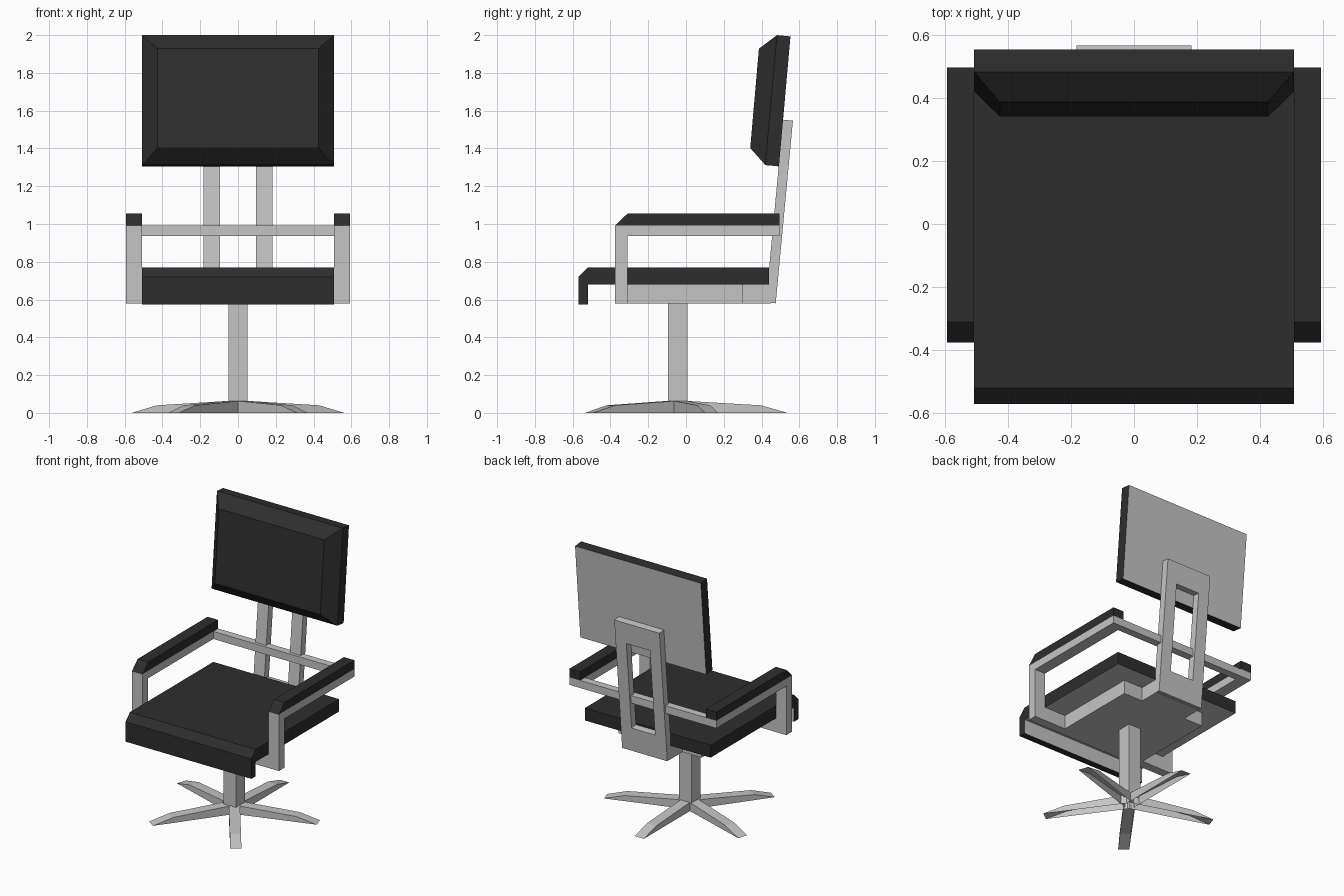
import bpy, bmesh, math
from mathutils import Vector, Matrix

cube = bpy.data.objects.get("Cube")
if cube:
    bpy.data.objects.remove(cube, do_unlink=True)


def material(name, value):
    m = bpy.data.materials.new(name)
    m.use_nodes = True
    colour = (value, value, value, 1)
    m.diffuse_color = colour
    m.node_tree.nodes["Principled BSDF"].inputs["Base Color"].default_value = colour
    return m


black = material("black_upholstery", 0.027)
metal = material("light_grey_metal", 0.56)


def finish(name, bm, *mats):
    bmesh.ops.recalc_face_normals(bm, faces=bm.faces)
    mesh = bpy.data.meshes.new(name)
    bm.to_mesh(mesh)
    bm.free()
    for m in mats:
        mesh.materials.append(m)
    obj = bpy.data.objects.new(name, mesh)
    bpy.context.collection.objects.link(obj)
    return obj


def extrude(bm, faces, offset):
    """Extrude faces into a closed solid."""
    geom = bmesh.ops.extrude_face_region(bm, geom=faces, use_keep_orig=True)["geom"]
    verts = [g for g in geom if isinstance(g, bmesh.types.BMVert)]
    bmesh.ops.translate(bm, verts=verts, vec=offset)


def side_prism(name, profile, x0, x1, *mats):
    """Side profile (y, z) extruded from x0 to x1."""
    bm = bmesh.new()
    face = bm.faces.new([bm.verts.new((x0, y, z)) for y, z in profile])
    extrude(bm, [face], (x1 - x0, 0, 0))
    return finish(name, bm, *mats)


def rect(y0, y1, z0, z1):
    return [(y0, z0), (y1, z0), (y1, z1), (y0, z1)]


# Seat cushion with a front lip; its underside and the lip's inner face are metal
seat = side_prism("seat", [(-0.57, 0.575), (-0.57, 0.72), (-0.52, 0.77), (0.44, 0.77),
                           (0.44, 0.68), (-0.52, 0.68), (-0.52, 0.575)],
                  -0.507, 0.507, black, metal)
for p in seat.data.polygons:
    under = p.normal.z < -0.9 and p.center.z > 0.6
    inner_lip = p.normal.y > 0.9 and p.center.y < 0
    p.material_index = int(under or inner_lip)

# Backrest: slab with a raised, tapered front and a metal back face
bm = bmesh.new()
rings = []
for half, low, high in ((0.507, (0.492, 1.305), (0.553, 1.993)),
                        (0.507, (0.42, 1.312), (0.482, 2.0)),
                        (0.425, (0.34, 1.402), (0.386, 1.928))):
    rings.append([bm.verts.new((x, *p)) for x, p in
                  ((-half, low), (half, low), (half, high), (-half, high))])
for a, b in zip(rings, rings[1:]):
    for i in range(4):
        j = (i + 1) % 4
        bm.faces.new((a[i], a[j], b[j], b[i]))
bm.faces.new(rings[-1])
bm.faces.new(rings[0]).material_index = 1
finish("backrest", bm, black, metal)

# Tilted back support plate with a long window
bm = bmesh.new()
low, high = Vector((0, 0.475, 0.58)), Vector((0, 0.566, 1.547))
grid = [[bm.verts.new(low.lerp(high, t) + Vector((x, 0, 0)))
         for x in (-0.182, -0.095, 0.095, 0.182)] for t in (0, 0.18, 0.84, 1)]
faces = [bm.faces.new((grid[r][c], grid[r][c + 1], grid[r + 1][c + 1], grid[r + 1][c]))
         for r in range(3) for c in range(3) if (r, c) != (1, 1)]
extrude(bm, faces, (0, -0.052, 0.005))
finish("back_support", bm, metal)

# Under-seat frame: stepped block and front crossbar
side_prism("seat_frame", rect(-0.31, 0.30, 0.58, 0.68), -0.335, 0.335, metal)
side_prism("rear_frame_tongue", rect(0.30, 0.45, 0.58, 0.68), -0.182, 0.182, metal)
side_prism("front_crossbar", rect(-0.375, -0.31, 0.58, 0.68), -0.507, 0.507, metal)

# Arms: L-shaped metal frame with a bevelled black pad
for side, s in (("left", 1), ("right", -1)):
    side_prism(side + "_arm_frame",
               [(-0.375, 0.58), (-0.31, 0.58), (-0.31, 0.937), (0.495, 0.937),
                (0.495, 0.992), (-0.375, 0.992)], s * 0.507, s * 0.592, metal)
    side_prism(side + "_arm_pad",
               [(-0.375, 0.992), (0.495, 0.992), (0.495, 1.055), (-0.31, 1.055)],
               s * 0.507, s * 0.592, black)
side_prism("rear_crossbar", rect(0.44, 0.495, 0.937, 0.992), -0.507, 0.507, metal)

# Pedestal column
hub_y = -0.043
side_prism("column", rect(hub_y - 0.052, hub_y + 0.052, 0.05, 0.58), -0.05, 0.05, metal)

# Five-legged star base, each leg a bent wedge that is open underneath
for k in range(5):
    bm = bmesh.new()
    profile = [(0, 0), (0.58, 0), (0.44, 0.04), (0, 0.066)]
    face = bm.faces.new([bm.verts.new((r, -0.037, z)) for r, z in profile])
    extrude(bm, [face], (0, 0.074, 0))
    bmesh.ops.recalc_face_normals(bm, faces=bm.faces)
    open_faces = [f for f in bm.faces if f.normal.z < -0.9 or f.normal.x < -0.9]
    bmesh.ops.delete(bm, geom=open_faces, context='FACES')
    turn = Matrix.Rotation(math.radians(90 + 72 * k), 4, 'Z')
    bm.transform(Matrix.Translation((0, hub_y, 0)) @ turn)
    finish("base_leg_%d" % (k + 1), bm, metal)
